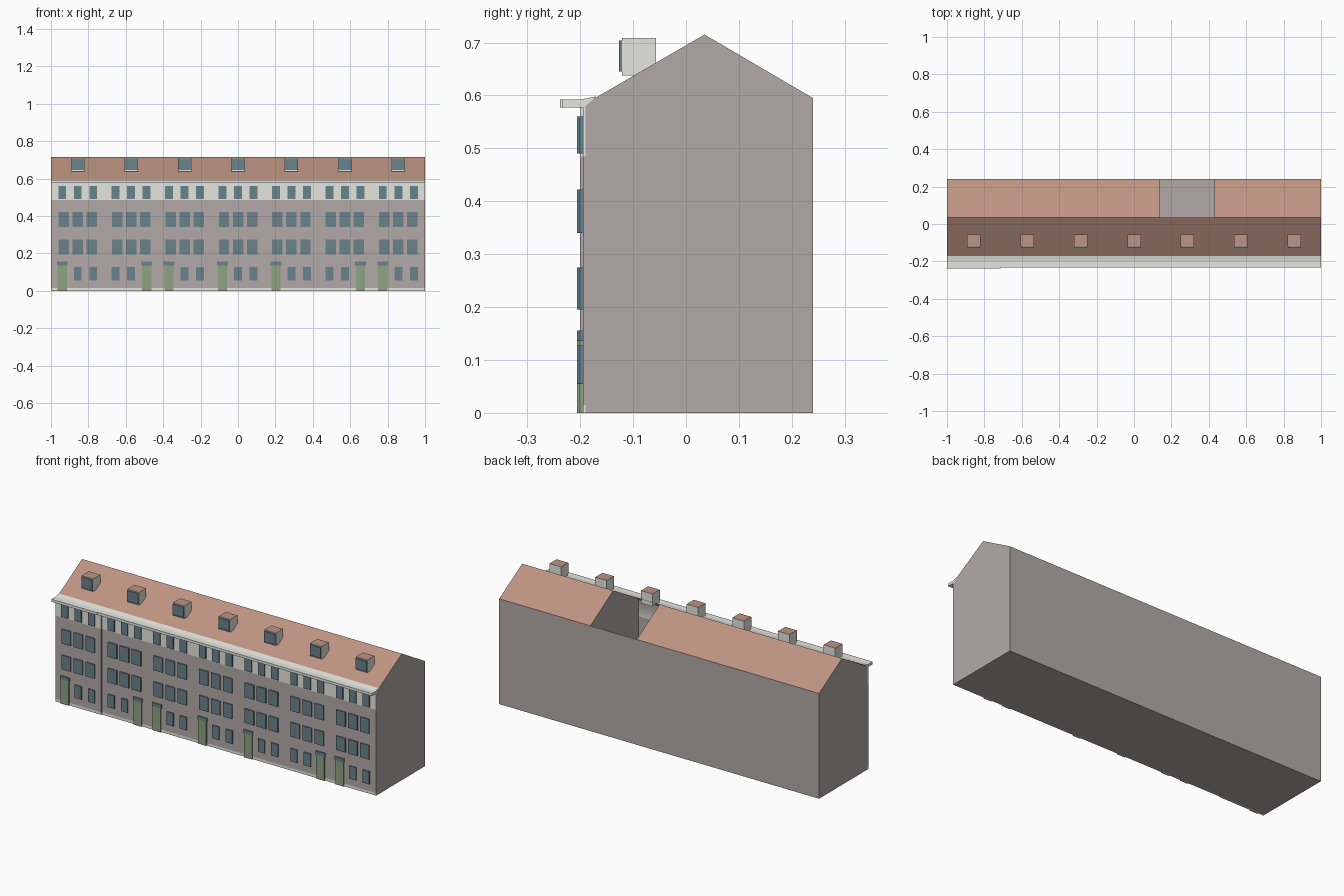
import bpy, bmesh

if "Cube" in bpy.data.objects:
    bpy.data.objects.remove(bpy.data.objects["Cube"], do_unlink=True)


def material(name, rgb):
    """Flat material from 0-255 display values, stored as linear."""
    lin = [((c / 255 + 0.055) / 1.055) ** 2.4 for c in rgb] + [1]
    m = bpy.data.materials.new(name)
    m.use_nodes = True
    m.diffuse_color = lin
    m.node_tree.nodes["Principled BSDF"].inputs["Base Color"].default_value = lin
    return m


WALL = material("warm_grey_wall", (179, 170, 168))
WHITE = material("white_plaster", (230, 230, 224))
ROOF = material("terracotta_roof", (190, 148, 131))
GLASS = material("blue_grey_glass", (106, 130, 140))
DOOR = material("green_door", (142, 163, 129))


def finish(name, bm, *mats):
    mesh = bpy.data.meshes.new(name)
    bm.to_mesh(mesh)
    bm.free()
    for m in mats:
        mesh.materials.append(m)
    obj = bpy.data.objects.new(name, mesh)
    bpy.context.collection.objects.link(obj)
    return obj


def add_face(bm, points):
    return bm.faces.new([bm.verts.new(p) for p in points])


def add_box(bm, x0, x1, y0, y1, z0, z1):
    vs = bmesh.ops.create_cube(bm, size=1)["verts"]
    for v in vs:
        v.co = (x1 if v.co.x > 0 else x0,
                y1 if v.co.y > 0 else y0,
                z1 if v.co.z > 0 else z0)
    return {f for v in vs for f in v.link_faces}


def strip(bm, x0, x1, a, b):
    """Quad between profile points a and b, stretched along x."""
    return add_face(bm, [(x0, *a), (x1, *a), (x1, *b), (x0, *b)])


# Main dimensions
FRONT, BACK = -0.19, 0.24
EAVE, RIDGE = 0.595, (0.035, 0.715)
GAP = (0.14, 0.43)           # open part of the rear roof
STEP_X = -0.715              # first house stands slightly forward
front_eave, back_eave = (-0.172, EAVE), (BACK, EAVE)
profile = [(FRONT, 0), (FRONT, 0.58), front_eave, RIDGE, back_eave, (BACK, 0)]

# Hollow wall shell: long walls, floor, end gables
bm = bmesh.new()
for a, b in ((profile[0], profile[1]), (profile[1], profile[2]),
             (profile[4], profile[5]), (profile[5], profile[0])):
    strip(bm, -1, 1, a, b)
for x in (-1, 1):
    pts = profile if x < 0 else profile[::-1]
    add_face(bm, [(x, y, z) for y, z in pts])
finish("wall_shell", bm, WALL)

# Party walls on either side of the open roof
bm = bmesh.new()
for x in GAP:
    add_face(bm, [(x, y, z) for y, z in profile])
finish("party_walls", bm, WALL)

# Roof slopes
bm = bmesh.new()
strip(bm, -1, 1, front_eave, RIDGE)
for x0, x1 in ((-1, GAP[0]), (GAP[1], 1)):
    strip(bm, x0, x1, RIDGE, back_eave)
finish("roof", bm, ROOF)

# Facade layers: plinth, brick storeys, plaster top storey
sections = [(-1, STEP_X, -0.200), (STEP_X, 1, -0.195)]
for name, z0, z1, mat in (("plinth", 0, 0.015, WHITE),
                          ("facade", 0.015, 0.485, WALL),
                          ("top_storey_band", 0.485, 0.58, WHITE)):
    bm = bmesh.new()
    for x0, x1, y in sections:
        add_box(bm, x0, x1, y, FRONT, z0, z1)
    finish(name, bm, mat)

# Cornice along the front eave
bm = bmesh.new()
for x0, x1, y in sections:
    lip = y - 0.038
    pts = [(lip, 0.577), (lip, 0.592), (-0.2, 0.592),
           (-0.17, 0.598), (FRONT, 0.577)]
    for a, b in zip(pts, pts[1:] + pts[:1]):
        strip(bm, x0, x1, a, b)
    for x in (x0, x1):
        add_face(bm, [(x, *p) for p in pts])
bmesh.ops.recalc_face_normals(bm, faces=bm.faces)
finish("cornice", bm, WHITE)

# Windows and doors, house by house
windows, doors = bmesh.new(), bmesh.new()
storeys = [(0.490, 0.560, 0.083, 0.042),
           (0.340, 0.422, 0.075, 0.056),
           (0.195, 0.275, 0.075, 0.056),
           (0.055, 0.128, 0.083, 0.042)]
door_sides = (-1, 1, -1, -1, -1, 1, -1)
house_centres = [-0.857 + i * 2 / 7 for i in range(7)]


def plate(bm, x, w, y, z0, z1):
    add_box(bm, x - w / 2, x + w / 2, y - 0.006, y, z0, z1)


for i, (cx, side) in enumerate(zip(house_centres, door_sides)):
    y = sections[0 if i == 0 else 1][2]
    for level, (z0, z1, gap, w) in enumerate(storeys):
        for col in (-1, 0, 1):
            x = cx + col * gap
            if level == 3 and col == side:
                plate(doors, x, 0.05, y, 0, 0.136)
                plate(windows, x, 0.058, y, 0.136, 0.156)
            else:
                plate(windows, x, w, y, z0, z1)
finish("windows", windows, GLASS)
finish("doors", doors, DOOR)

# Dormers: white cheeks, tiled top, glazed front
dormers, panes = bmesh.new(), bmesh.new()
for cx in house_centres:
    add_box(dormers, cx - 0.036, cx + 0.036, -0.121, -0.057, 0.638, 0.709)
    plate(panes, cx, 0.068, -0.121, 0.645, 0.704)
dormers.normal_update()
for f in dormers.faces:
    f.material_index = 1 if f.normal.z > 0.5 else 0
finish("dormers", dormers, WHITE, ROOF)
finish("dormer_windows", panes, GLASS)
